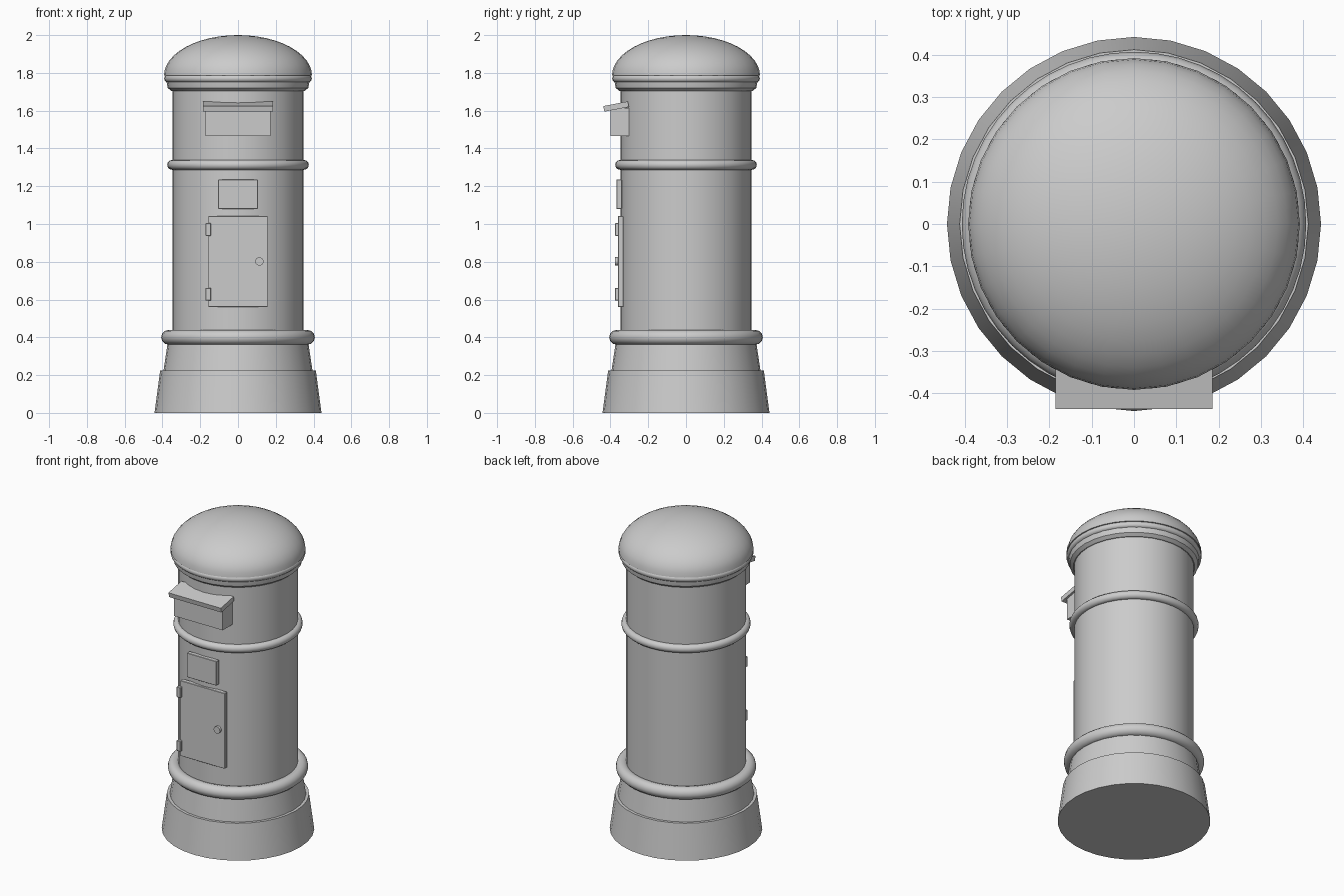
import bpy, bmesh, math
from mathutils import Matrix, Vector

if "Cube" in bpy.data.objects:
    bpy.data.objects.remove(bpy.data.objects["Cube"])

SIDES = 32
grey = bpy.data.materials.new("plain grey")
grey.diffuse_color = (0.6, 0.6, 0.6, 1)
grey.use_nodes = True
grey.node_tree.nodes["Principled BSDF"].inputs["Base Color"].default_value = grey.diffuse_color


def finish(name, bm, smooth=True):
    bmesh.ops.recalc_face_normals(bm, faces=bm.faces)
    me = bpy.data.meshes.new(name)
    bm.to_mesh(me)
    bm.free()
    me.materials.append(grey)
    ob = bpy.data.objects.new(name, me)
    bpy.context.collection.objects.link(ob)
    if smooth:
        bpy.ops.object.select_all(action='DESELECT')
        ob.select_set(True)
        bpy.context.view_layer.objects.active = ob
        bpy.ops.object.shade_smooth_by_angle(angle=math.radians(35))
    return ob


def lathe(name, profile, closed=False, sides=SIDES):
    """Turn (radius, z) points round the z axis; open profiles get capped."""
    bm = bmesh.new()
    rings = []
    for r, z in profile:
        if r < 1e-6:
            rings.append([bm.verts.new((0, 0, z))] * sides)
        else:
            rings.append([bm.verts.new((r * math.cos(2 * math.pi * i / sides),
                                        r * math.sin(2 * math.pi * i / sides), z))
                          for i in range(sides)])
    pairs = list(zip(rings, rings[1:]))
    if closed:
        pairs.append((rings[-1], rings[0]))
    for a, b in pairs:
        for i in range(sides):
            j = (i + 1) % sides
            quad = list(dict.fromkeys((a[i], a[j], b[j], b[i])))
            bm.faces.new(quad)
    if not closed:
        for ring, (r, z) in ((rings[0], profile[0]), (rings[-1], profile[-1])):
            if r > 1e-6:
                bm.faces.new(ring)
    return finish(name, bm)


def moulding(name, major, minor, z, n=12):
    pts = [(major + minor * math.cos(2 * math.pi * k / n),
            z + minor * math.sin(2 * math.pi * k / n)) for k in range(n)]
    return lathe(name, pts, closed=True, sides=48)


def box(name, x, y, z, tilt=0, bevel=0):
    """Box from (min, max) ranges, optionally tilted about x."""
    bm = bmesh.new()
    bmesh.ops.create_cube(bm, size=1)
    size = [b - a for a, b in (x, y, z)]
    mid = Vector([(a + b) / 2 for a, b in (x, y, z)])
    bm.transform(Matrix.Translation(mid) @ Matrix.Rotation(tilt, 4, 'X')
                 @ Matrix.Diagonal((*size, 1)))
    if bevel:
        bmesh.ops.bevel(bm, geom=bm.edges[:], offset=bevel, segments=1, affect='EDGES')
    return finish(name, bm, smooth=False)


# Flared plinth and the narrower step above it
lathe("plinth", [(0.442, 0), (0.412, 0.225)])
lathe("plinth_step", [(0.395, 0.22), (0.368, 0.40)])

# Column
lathe("column", [(0.347, 0.36), (0.347, 1.74)])

# Round mouldings
moulding("lower_moulding", 0.368, 0.039, 0.40)
moulding("middle_moulding", 0.349, 0.026, 1.313)
moulding("cap_moulding", 0.37, 0.021, 1.77)

# Cap: collar under the rim, then the dome
lathe("cap_collar", [(0.352, 1.704), (0.372, 1.72), (0.380, 1.76), (0.380, 1.79)])
dome = [(0.392 * math.cos(math.pi / 2 * k / 12), 1.785 + 0.215 * math.sin(math.pi / 2 * k / 12))
        for k in range(12)]
lathe("cap_dome", dome + [(0, 2.0)])

# Letter slot with sloping hood
box("slot_box", (-0.172, 0.172), (-0.40, -0.303), (1.465, 1.615))
box("slot_hood", (-0.185, 0.185), (-0.436, -0.304), (1.607, 1.637), tilt=math.radians(11))

# Notice plate and door
box("notice_plate", (-0.105, 0.105), (-0.368, -0.34), (1.08, 1.235), bevel=0.002)
box("door", (-0.157, 0.157), (-0.36, -0.332), (0.56, 1.042), bevel=0.002)
for label, z in (("upper", 0.971), ("lower", 0.628)):
    box(label + "_hinge", (-0.172, -0.143), (-0.376, -0.352), (z - 0.034, z + 0.034), bevel=0.003)

# Door knob
bm = bmesh.new()
bmesh.ops.create_cone(bm, cap_ends=True, segments=20, radius1=0.022, radius2=0.022, depth=0.022)
bm.transform(Matrix.Translation((0.113, -0.365, 0.802)) @ Matrix.Rotation(math.pi / 2, 4, 'X'))
finish("door_knob", bm)
